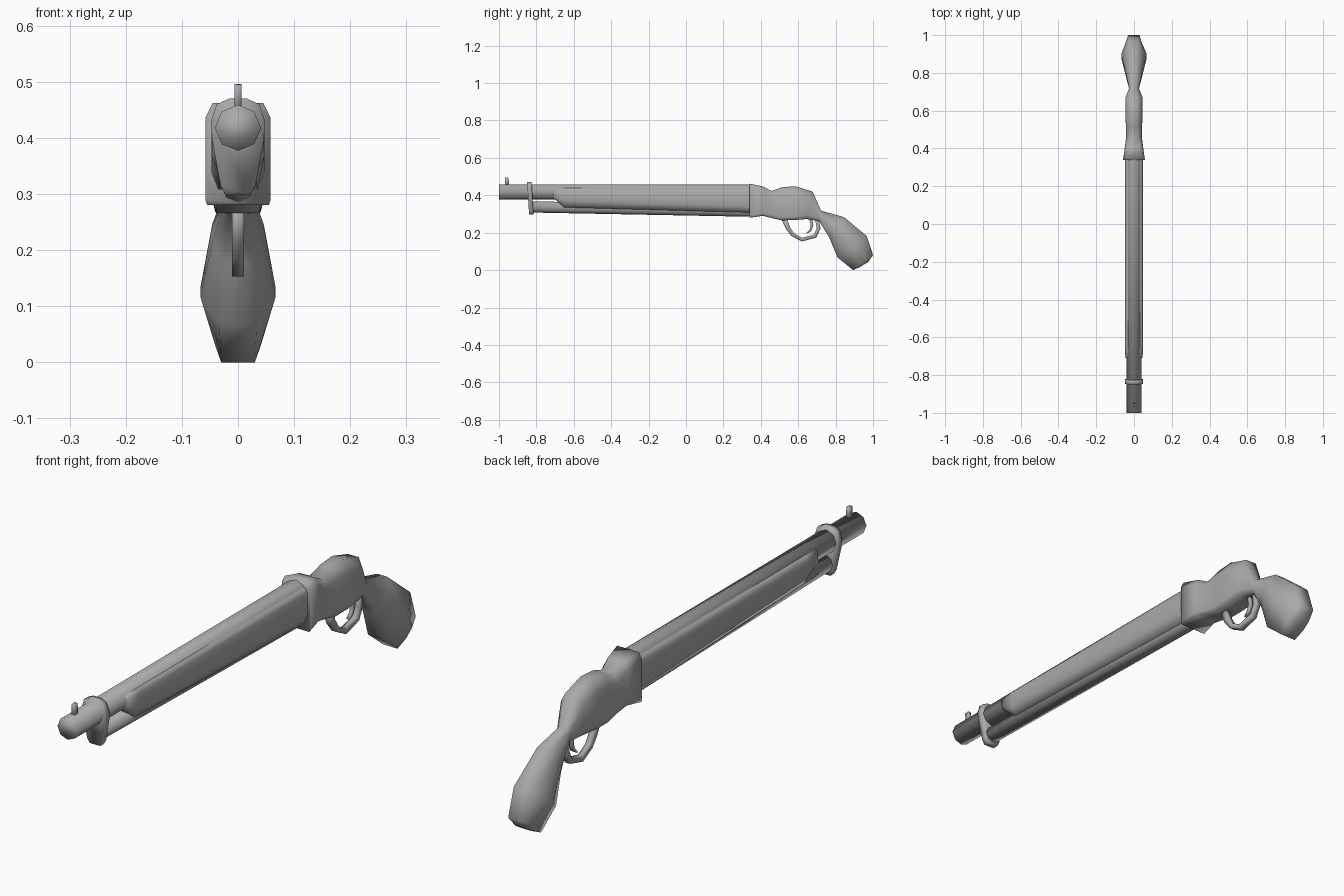
import bpy, bmesh, math
from mathutils import Vector

if "Cube" in bpy.data.objects:
    bpy.data.objects.remove(bpy.data.objects["Cube"])

# Dark grey metal and wood finish
grey = bpy.data.materials.new("dark_grey")
grey.diffuse_color = (0.4, 0.4, 0.4, 1)
grey.use_nodes = True
grey.node_tree.nodes["Principled BSDF"].inputs["Base Color"].default_value = grey.diffuse_color


def make(name, rings, smooth=180, back_cap=True):
    """Skin a list of equal-length vertex rings into one mesh object."""
    bm = bmesh.new()
    loops = [[bm.verts.new(p) for p in r] for r in rings]
    n = len(loops[0])
    for a, b in zip(loops, loops[1:]):
        for i in range(n):
            j = (i + 1) % n
            bm.faces.new((a[i], a[j], b[j], b[i]))
    ends = [bm.faces.new(loops[0]), bm.faces.new(loops[-1])]
    bmesh.ops.recalc_face_normals(bm, faces=bm.faces)
    if not back_cap:
        bmesh.ops.delete(bm, geom=[ends[1]], context='FACES_ONLY')
    me = bpy.data.meshes.new(name)
    bm.to_mesh(me)
    bm.free()
    me.materials.append(grey)
    ob = bpy.data.objects.new(name, me)
    bpy.context.collection.objects.link(ob)
    bpy.ops.object.select_all(action='DESELECT')
    ob.select_set(True)
    bpy.context.view_layer.objects.active = ob
    if smooth >= 180:
        bpy.ops.object.shade_smooth()
    else:
        bpy.ops.object.shade_smooth_by_angle(angle=math.radians(smooth))
    return ob


def section(top, bottom, w, at, bt, ab, bb):
    """Eight-sided symmetric section spanning a top and bottom (y, z) point."""
    t, b = Vector((0, *top)), Vector((0, *bottom))
    c, h = (t + b) / 2, (t - b) / 2
    half = [(at, 1), (1, bt), (1, -bb), (ab, -1)]
    uv = half + [(-u, v) for u, v in reversed(half)]
    return [c + h * v + Vector((u * w, 0, 0)) for u, v in uv]


def tube(name, y0, z0, y1, z1, r, n):
    rings = [[(r * math.sin(2 * math.pi * i / n), y, z + r * math.cos(2 * math.pi * i / n))
              for i in range(n)] for y, z in ((y0, z0), (y1, z1))]
    return make(name, rings, back_cap=False)


def strip(name, path, half_width, thick):
    """Flat bar following a (y, z) path; thick is one value per point."""
    pts = [Vector(p) for p in path]
    rings = []
    for i, p in enumerate(pts):
        d = (pts[min(i + 1, len(pts) - 1)] - pts[max(i - 1, 0)]).normalized()
        q = Vector((-d.y, d.x)) * thick[i] / 2
        a, b = p + q, p - q
        w = half_width
        rings.append([(-w, *a), (w, *a), (w, *b), (-w, *b)])
    return make(name, rings)


# Barrel and the slightly inclined tube below it
tube("barrel", -1.0, 0.418, 0.36, 0.418, 0.041, 8)
tube("magazine_tube", -0.835, 0.338, 0.36, 0.315, 0.030, 8)

# Front sight post
strip("front_sight", [(-0.957, 0.44), (-0.957, 0.475), (-0.96, 0.495)], 0.006, [0.02, 0.02, 0.018])

# Band joining barrel and tube
half = [(0.016, 0.470), (0.038, 0.460), (0.048, 0.430), (0.046, 0.395),
        (0.031, 0.315), (0.022, 0.298)]
outline = half + [(-x, z) for x, z in reversed(half)]
make("barrel_band", [[(x, y - 0.06 * (z - 0.38), z) for x, z in outline] for y in (-0.844, -0.820)])

# Fore-end with a chamfered nose
make("fore_end", [
    section((-0.71, 0.438), (-0.71, 0.385), 0.046, 0.8, 0.6, 0.8, 0.6),
    section((-0.65, 0.440), (-0.65, 0.335), 0.047, 0.8, 0.75, 0.65, 0.4),
    section((0.345, 0.440), (0.345, 0.308), 0.047, 0.8, 0.75, 0.75, 0.55),
], back_cap=False)

# Receiver flowing into the pistol grip
make("receiver_and_grip", [
    section((0.34, 0.462), (0.34, 0.280), 0.058, 0.78, 0.72, 0.95, 0.9),
    section((0.41, 0.448), (0.41, 0.290), 0.048, 0.70, 0.65, 0.90, 0.8),
    section((0.457, 0.423), (0.46, 0.278), 0.042, 0.60, 0.55, 0.90, 0.8),
    section((0.516, 0.444), (0.51, 0.266), 0.043, 0.50, 0.55, 0.90, 0.8),
    section((0.585, 0.448), (0.585, 0.268), 0.045, 0.50, 0.55, 0.90, 0.8),
    section((0.677, 0.420), (0.645, 0.273), 0.045, 0.50, 0.50, 0.85, 0.7),
    section((0.722, 0.318), (0.712, 0.262), 0.026, 0.50, 0.40, 0.60, 0.4),
    section((0.845, 0.283), (0.765, 0.176), 0.046, 0.45, 0.30, 0.50, 0.3),
    section((0.967, 0.182), (0.810, 0.068), 0.067, 0.45, 0.15, 0.50, 0.15),
    section((1.000, 0.080), (0.893, 0.000), 0.040, 0.75, 0.30, 0.75, 0.3),
    section((0.975, 0.044), (0.930, 0.016), 0.025, 0.75, 0.30, 0.75, 0.3),
])

# Trigger guard loop and trigger
strip("trigger_guard", [(0.525, 0.275), (0.545, 0.225), (0.57, 0.190), (0.62, 0.163),
                        (0.69, 0.182), (0.709, 0.222), (0.70, 0.272)],
      0.0105, [0.03, 0.024, 0.02, 0.02, 0.02, 0.02, 0.02])
strip("trigger", [(0.665, 0.285), (0.674, 0.240), (0.665, 0.212), (0.645, 0.197)],
      0.006, [0.016, 0.014, 0.011, 0.006])
